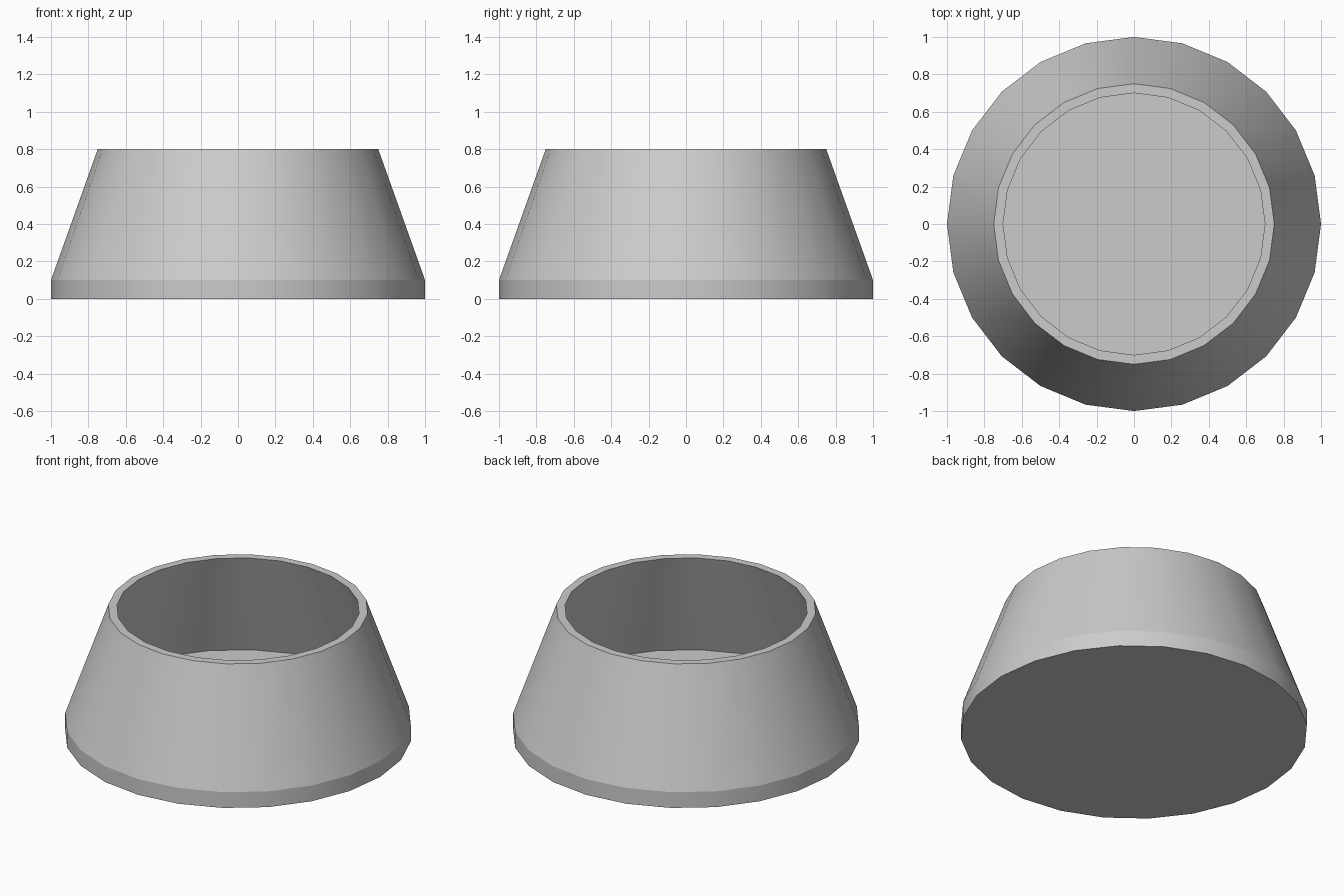
import bpy, bmesh, math

if "Cube" in bpy.data.objects:
    bpy.data.objects.remove(bpy.data.objects["Cube"])

SIDES = 24
# Section (radius, z): outer wall from the base up, over the rim, down to the inner floor
PROFILE = [(1.0, 0.0), (1.0, 0.1), (0.75, 0.8), (0.70, 0.8), (0.95, 0.1)]

bm = bmesh.new()


def ring(radius, z):
    return [bm.verts.new((radius * math.cos(2 * math.pi * i / SIDES),
                          radius * math.sin(2 * math.pi * i / SIDES), z))
            for i in range(SIDES)]


rings = [ring(r, z) for r, z in PROFILE]

# Walls and rim
for low, high in zip(rings, rings[1:]):
    for i in range(SIDES):
        j = (i + 1) % SIDES
        bm.faces.new((low[i], low[j], high[j], high[i]))

# Underside and inner floor
bm.faces.new(rings[0][::-1])
bm.faces.new(rings[-1])

mesh = bpy.data.meshes.new("tapered_bowl")
bm.to_mesh(mesh)
bm.free()
bowl = bpy.data.objects.new("tapered_bowl", mesh)
bpy.context.collection.objects.link(bowl)

# Smooth round the sides, sharp at the base band and rim
bpy.context.view_layer.objects.active = bowl
bowl.select_set(True)
bpy.ops.object.shade_smooth_by_angle(angle=math.radians(17))
